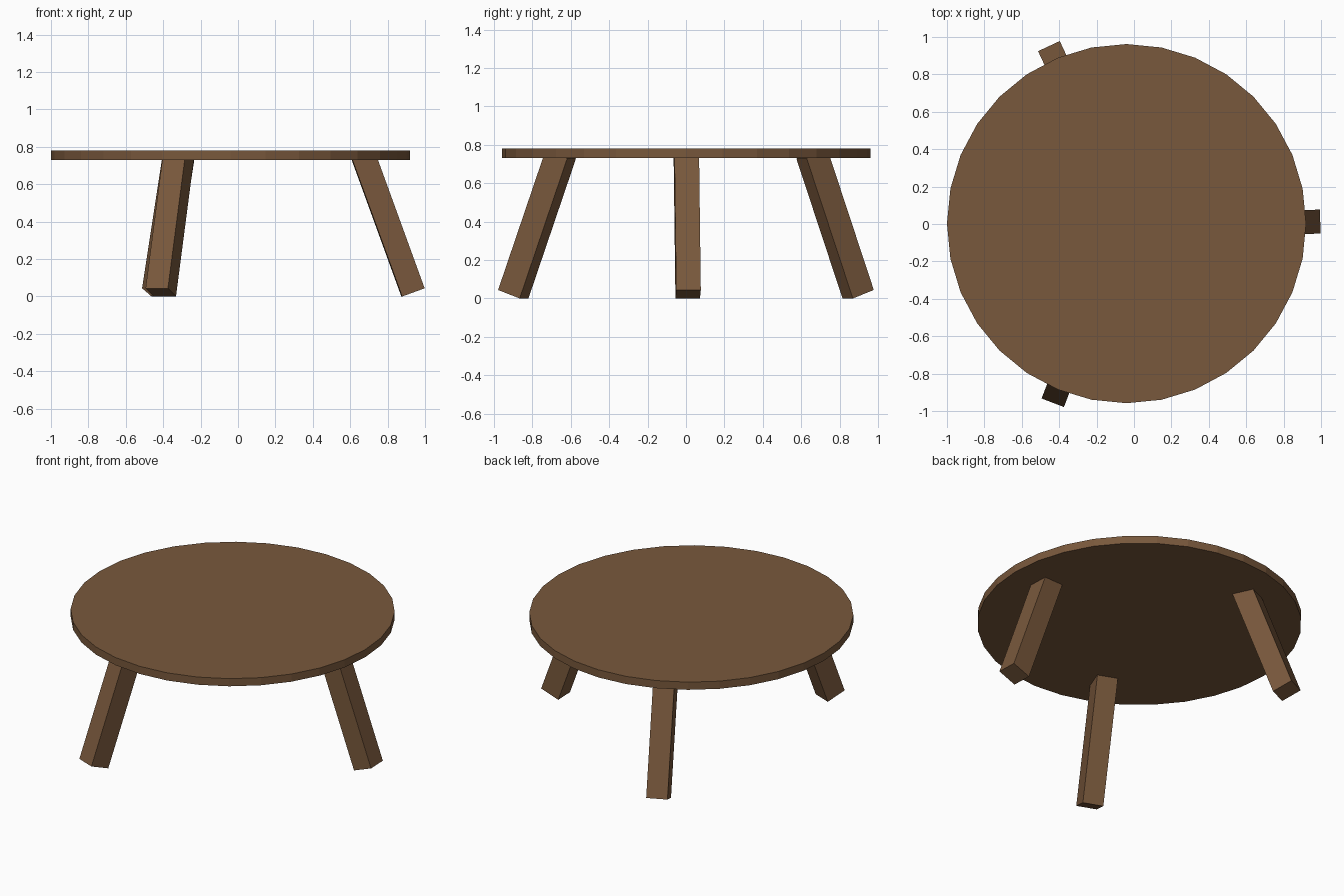
import bpy
import math
from mathutils import Matrix, Vector

if "Cube" in bpy.data.objects:
    bpy.data.objects.remove(bpy.data.objects["Cube"])

wood = bpy.data.materials.new("brown wood")
wood.diffuse_color = (0.19, 0.098, 0.045, 1.0)
wood.use_nodes = True
wood.node_tree.nodes["Principled BSDF"].inputs["Base Color"].default_value = wood.diffuse_color

CENTRE = Vector((-0.04, 0.002, 0.0))

# round table top, 32 flat sides
bpy.ops.mesh.primitive_cylinder_add(vertices=32, radius=0.96, depth=0.05,
                                    location=(CENTRE.x, CENTRE.y, 0.755),
                                    rotation=(0, 0, math.pi / 2))
top = bpy.context.object
top.name = "table_top"
top.data.materials.append(wood)


def splayed_leg(name, place_deg, lean_deg):
    """Square leg leaning outwards; its upper end is hidden in the top."""
    width, tilt = 0.128, math.radians(20)
    lean = Matrix.Rotation(math.radians(lean_deg), 3, 'Z')
    place = Matrix.Rotation(math.radians(place_deg), 3, 'Z')
    foot_z = width / 2 * math.sin(tilt)
    under = CENTRE + place @ Vector((0.718, 0, 0.73))
    down = lean @ Vector((math.sin(tilt), 0, -math.cos(tilt)))
    foot = under + down * ((0.73 - foot_z) / math.cos(tilt))
    head = under - down * 0.022
    bpy.ops.mesh.primitive_cube_add(size=1)
    leg = bpy.context.object
    leg.name = name
    turn = lean @ Matrix.Rotation(-tilt, 3, 'Y')
    size = Matrix.Diagonal((width, width, (head - foot).length, 1))
    leg.data.transform(Matrix.Translation((head + foot) / 2) @ turn.to_4x4() @ size)
    leg.data.materials.append(wood)


# three legs, each turned slightly about its own top
for name, angle in (("right_leg", 0), ("back_leg", 113), ("front_leg", -113)):
    splayed_leg(name, angle, angle + 2)
